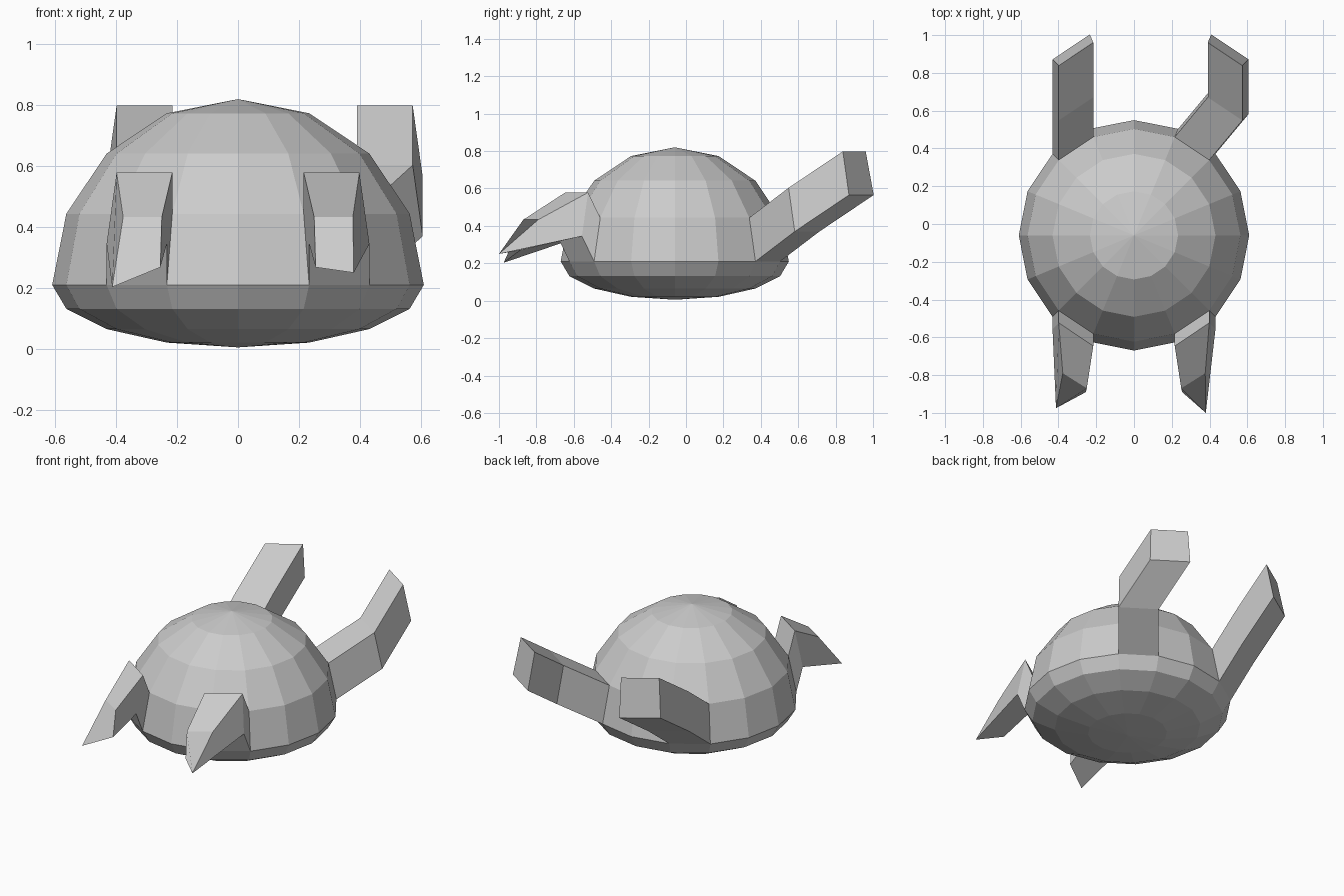
import bpy, bmesh, math
from mathutils import Vector

if "Cube" in bpy.data.objects:
    bpy.data.objects.remove(bpy.data.objects["Cube"])

R, CY, Z0 = 0.61, -0.06, 0.21      # dome radius, centre y, rim height
STEP = math.pi / 8                 # 16 sides, 8 rings


def finish(name, bm):
    bmesh.ops.recalc_face_normals(bm, faces=bm.faces[:])
    mesh = bpy.data.meshes.new(name)
    bm.to_mesh(mesh)
    bm.free()
    obj = bpy.data.objects.new(name, mesh)
    bpy.context.collection.objects.link(obj)


def base_quad(sx, sy):
    """Corners of the shell panel a limb grows from: inner/outer top, outer/inner bottom."""
    def p(angle, ring):
        r = R * math.cos(ring * STEP)
        return Vector((sx * r * math.cos(angle * STEP),
                       CY + sy * r * math.sin(angle * STEP),
                       Z0 + R * math.sin(ring * STEP)))
    return [p(3, 1), p(2, 1), p(2, 0), p(3, 0)]


def limb(name, sections):
    bm = bmesh.new()
    loops = [[bm.verts.new(p) for p in s] for s in sections]
    for a, b in zip(loops, loops[1:]):
        for i in range(4):
            j = (i + 1) % 4
            bm.faces.new((a[i], a[j], b[j], b[i]))
    bm.faces.new(loops[-1])
    finish(name, bm)


def moved(quad, offset):
    return [p + Vector(offset) for p in quad]


# Domed shell with a flattened belly; panels under the limbs are left open
bm = bmesh.new()
bmesh.ops.create_uvsphere(bm, u_segments=16, v_segments=8, radius=R)
for v in bm.verts:
    if v.co.z < -1e-4:
        v.co.z *= 0.205 / R
    v.co += Vector((0, CY, Z0))
panels = [sum(base_quad(sx, sy), Vector()) / 4 for sx in (-1, 1) for sy in (-1, 1)]
covered = [f for f in bm.faces
           if any((f.calc_center_median() - c).length < 0.03 for c in panels)]
bmesh.ops.delete(bm, geom=covered, context='FACES')
finish("shell_body", bm)

# Rear legs: one bends outward, the other runs straight back
for side, sx, bend in (("right", 1, 0.175), ("left", -1, 0.0)):
    q = base_quad(sx, 1)
    limb("rear_leg_" + side, [q, moved(q, (sx * bend, 0.21, 0.16)),
                              moved(q, (sx * bend, 0.50, 0.355))])

# Front claws: a raised shoulder, then a pointed tip that differs per side
for side, sx, tip in (("right", 1, (0.38, -1.0, 0.25)),
                      ("left", -1, (0.413, -0.975, 0.203))):
    q = base_quad(sx, -1)
    end = [(sx * x, y, z) for x, y, z in
           [(0.25, -0.87, 0.433), (0.377, -0.79, 0.433), tip, (0.255, -0.89, 0.268)]]
    limb("front_claw_" + side, [q, moved(q, (0, -0.065, 0.135)), end])
